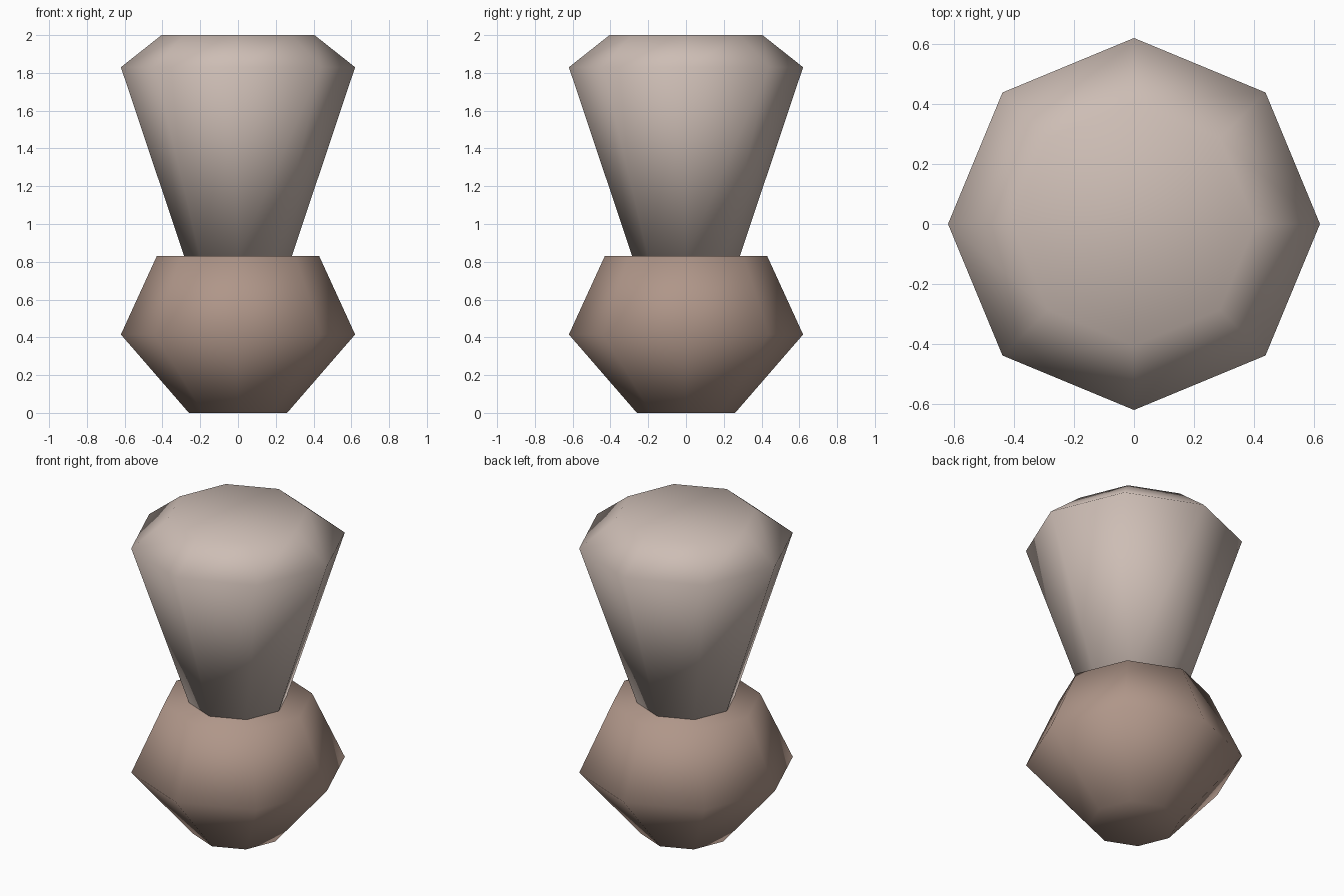
import bpy, bmesh, math

cube = bpy.data.objects.get("Cube")
if cube:
    bpy.data.objects.remove(cube, do_unlink=True)

SIDES = 8


def make_material(name, color):
    mat = bpy.data.materials.new(name)
    mat.use_nodes = True
    mat.diffuse_color = color
    bsdf = mat.node_tree.nodes["Principled BSDF"]
    bsdf.inputs["Base Color"].default_value = color
    bsdf.inputs["Roughness"].default_value = 0.9
    return mat


def turned_part(name, profile, mat):
    """Closed eight-sided solid from (radius, height) rings, bottom to top."""
    bm = bmesh.new()
    rings = []
    for radius, z in profile:
        angles = [2 * math.pi * i / SIDES for i in range(SIDES)]
        rings.append([bm.verts.new((radius * math.cos(a), radius * math.sin(a), z))
                      for a in angles])
    for low, high in zip(rings, rings[1:]):
        for i in range(SIDES):
            j = (i + 1) % SIDES
            bm.faces.new((low[i], low[j], high[j], high[i]))
    bm.faces.new(rings[0][::-1])
    bm.faces.new(rings[-1])
    for face in bm.faces:
        face.smooth = True
    mesh = bpy.data.meshes.new(name)
    bm.to_mesh(mesh)
    bm.free()
    mesh.materials.append(mat)
    obj = bpy.data.objects.new(name, mesh)
    bpy.context.collection.objects.link(obj)
    return obj


pale_stone = make_material("pale stone", (0.61, 0.51, 0.46, 1))
brown_stone = make_material("brown stone", (0.43, 0.305, 0.25, 1))

# Rounded lower block
turned_part("lower_block", [(0.26, 0), (0.62, 0.415), (0.43, 0.83)], brown_stone)
# Flared upper block with a bevelled top
turned_part("upper_block", [(0.285, 0.83), (0.62, 1.83), (0.405, 2)], pale_stone)
